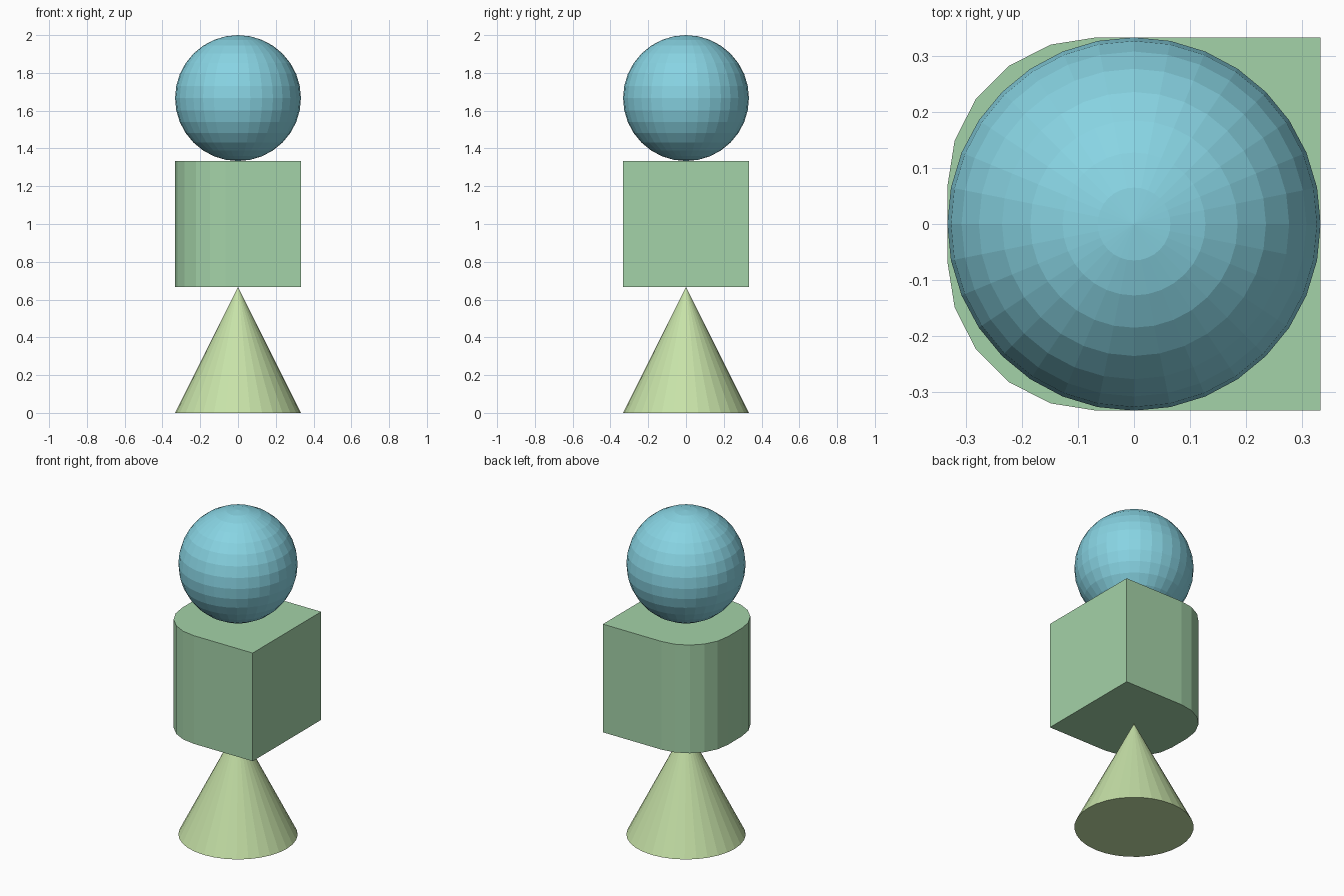
import bpy, bmesh
from math import sin, cos, pi

if "Cube" in bpy.data.objects:
    bpy.data.objects.remove(bpy.data.objects["Cube"])

R = 1 / 3  # half-width of every part


def material(name, rgb):
    lin = [c / 255 / 12.92 if c < 10 else ((c / 255 + 0.055) / 1.055) ** 2.4 for c in rgb]
    mat = bpy.data.materials.new(name)
    mat.diffuse_color = (*lin, 1)
    mat.use_nodes = True
    mat.node_tree.nodes["Principled BSDF"].inputs["Base Color"].default_value = mat.diffuse_color
    return mat


def finish(name, mat):
    ob = bpy.context.object
    ob.name = ob.data.name = name
    ob.data.materials.append(mat)
    return ob


# Cone base
bpy.ops.mesh.primitive_cone_add(vertices=32, radius1=R, radius2=0, depth=2 * R, location=(0, 0, R))
finish("cone_base", material("light green", (199, 226, 168)))

# Middle block: square on the right, two rounded vertical edges on the left
flat = 0.2 * R
r = R - flat
outline = [(R, -R), (R, R)]
for side, start in ((1, pi / 2), (-1, pi)):
    for i in range(6):
        a = start + i * pi / 10
        outline.append((-flat + r * cos(a), side * flat + r * sin(a)))
bm = bmesh.new()
face = bm.faces.new([bm.verts.new((x, y, 2 * R)) for x, y in outline])
top = bmesh.ops.extrude_face_region(bm, geom=[face], use_keep_orig=True)["geom"]
bmesh.ops.translate(bm, vec=(0, 0, 2 * R), verts=[v for v in top if isinstance(v, bmesh.types.BMVert)])
bmesh.ops.recalc_face_normals(bm, faces=bm.faces)
mesh = bpy.data.meshes.new("rounded_block")
bm.to_mesh(mesh)
bm.free()
block = bpy.data.objects.new("rounded_block", mesh)
bpy.context.collection.objects.link(block)
mesh.materials.append(material("soft green", (164, 210, 168)))

# Top ball
bpy.ops.mesh.primitive_uv_sphere_add(segments=32, ring_count=16, radius=R, location=(0, 0, 5 * R))
finish("top_ball", material("pale cyan", (136, 212, 227)))
